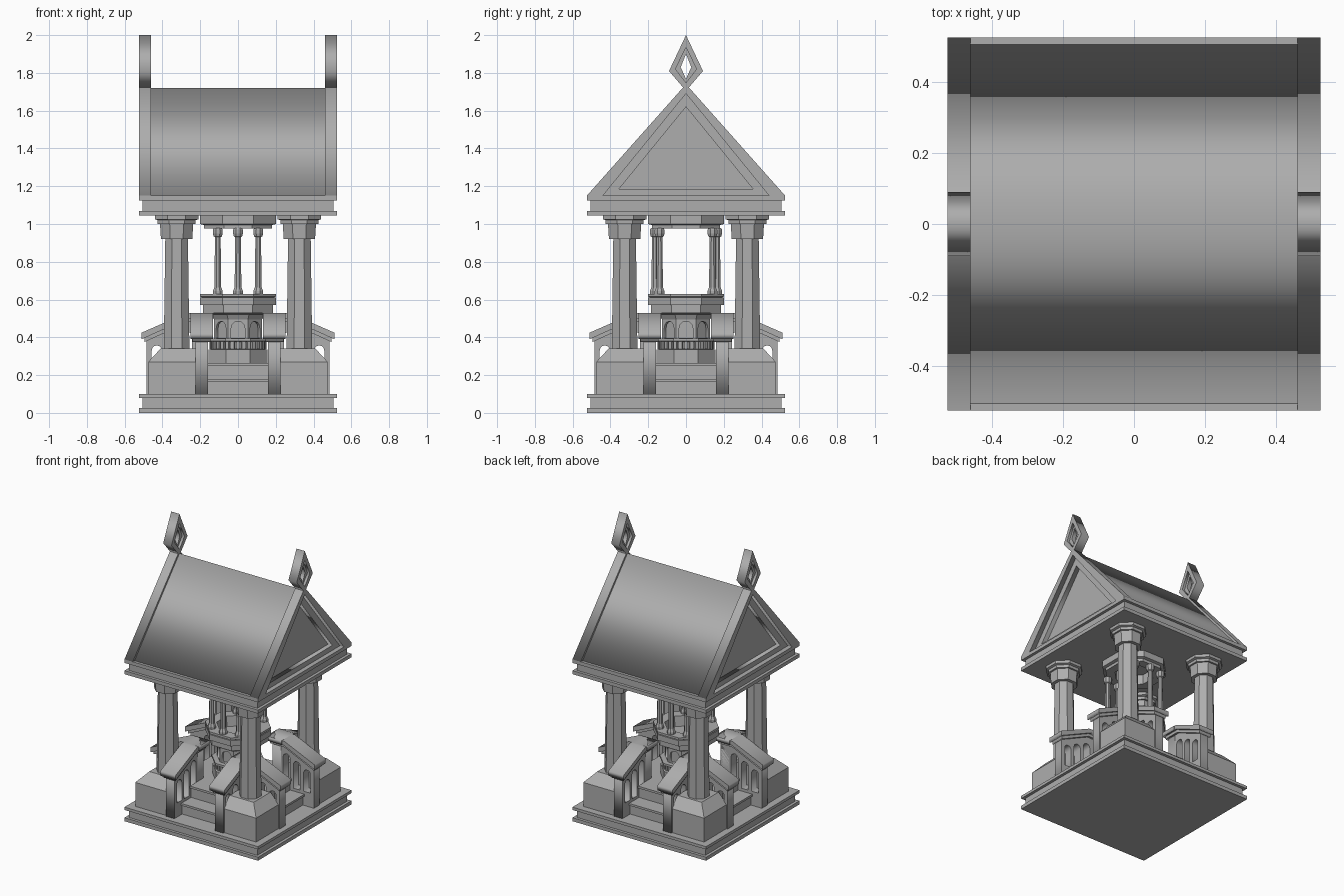
import bpy, bmesh
from math import pi, cos, sin
from mathutils import Matrix, Vector

cube = bpy.data.objects.get("Cube")
if cube:
    bpy.data.objects.remove(cube)

stone = bpy.data.materials.new("grey_stone")
stone.use_nodes = True
GREY = (0.42, 0.42, 0.42, 1)
stone.diffuse_color = GREY
stone.node_tree.nodes["Principled BSDF"].inputs["Base Color"].default_value = GREY


def add(name, mesh, matrix=Matrix()):
    obj = bpy.data.objects.new(name, mesh)
    mesh.materials.clear()
    mesh.materials.append(stone)
    mesh.transform(matrix)
    bpy.context.collection.objects.link(obj)
    return obj


def from_bm(name, bm, matrix=Matrix()):
    bmesh.ops.recalc_face_normals(bm, faces=bm.faces)
    mesh = bpy.data.meshes.new(name)
    bm.to_mesh(mesh)
    bm.free()
    return add(name, mesh, matrix)


def box(name, x, y, z, matrix=Matrix()):
    """Box from (low, high) pairs."""
    bm = bmesh.new()
    size = Matrix.Diagonal((x[1] - x[0], y[1] - y[0], z[1] - z[0], 1))
    mid = Vector((sum(x), sum(y), sum(z))) / 2
    bmesh.ops.create_cube(bm, size=1, matrix=Matrix.Translation(mid) @ size)
    return from_bm(name, bm, matrix)


def lathe(name, profile, at=(0, 0), closed=False, sides=8):
    """Faceted turning; radii are measured to the middle of a flat side."""
    bm = bmesh.new()
    rings = []
    for r, z in profile:
        r /= cos(pi / sides)
        angles = [(k + 0.5) * 2 * pi / sides for k in range(sides)]
        rings.append([bm.verts.new((at[0] + r * cos(a), at[1] + r * sin(a), z)) for a in angles])
    pairs = list(zip(rings, rings[1:]))
    if closed:
        pairs.append((rings[-1], rings[0]))
    else:
        bm.faces.new(rings[0])
        bm.faces.new(rings[-1])
    for low, high in pairs:
        for k in range(sides):
            j = (k + 1) % sides
            bm.faces.new((low[k], low[j], high[j], high[k]))
    return from_bm(name, bm)


def plate(name, loops, across, thick, turn=Matrix()):
    """Upright plate in the y-z plane centred at x = across; inner loops become holes."""
    curve = bpy.data.curves.new(name, "CURVE")
    curve.dimensions = "2D"
    curve.fill_mode = "BOTH"
    curve.extrude = thick / 2
    for loop in loops:
        spline = curve.splines.new("POLY")
        spline.points.add(len(loop) - 1)
        for p, (u, v) in zip(spline.points, loop):
            p.co = (u, v, 0, 1)
        spline.use_cyclic_u = True
    temp = bpy.data.objects.new(name, curve)
    mesh = bpy.data.meshes.new_from_object(temp)
    bpy.data.objects.remove(temp)
    stand = Matrix(((0, 0, 1, across), (1, 0, 0, 0), (0, 1, 0, 0), (0, 0, 0, 1)))
    return add(name, mesh, turn @ stand)


def arch(mid, half, low, top):
    """Outline of a round-headed opening."""
    pts = [(mid + half * cos(k * pi / 6), top - half + half * sin(k * pi / 6)) for k in range(7)]
    return [(mid + half, low)] + pts + [(mid - half, low)]


def slab_stack(name, layers):
    for k, (half, low, high) in enumerate(layers):
        box(f"{name}_{k + 1}", (-half, half), (-half, half), (low, high))


# Square plinth and roof cornice, each with a recessed middle band
slab_stack("plinth", [(0.525, 0, 0.025), (0.505, 0.025, 0.08), (0.525, 0.08, 0.1)])
slab_stack("cornice", [(0.525, 1.045, 1.07), (0.505, 1.07, 1.125), (0.525, 1.125, 1.15)])

# Stepped floor, stairs and railings repeated on four sides
box("upper_floor", (-0.2, 0.2), (-0.2, 0.2), (0.1, 0.265))
for q in range(4):
    turn = Matrix.Rotation(q * pi / 2, 4, "Z")
    for k, (reach, top) in enumerate([(0.41, 0.18), (0.31, 0.265)]):
        box(f"step_{q}_{k}", (-0.16, 0.16), (0.15, reach - 0.012), (0.1, top - 0.015), turn)
        box(f"step_tread_{q}_{k}", (-0.16, 0.16), (0.15, reach), (top - 0.015, top), turn)
    for s in (-1, 1):
        wall = [(0.16, 0.1), (0.485, 0.1), (0.485, 0.4), (0.27, 0.5), (0.16, 0.5)]
        holes = [arch(0.43, 0.027, 0.2, 0.357), arch(0.35, 0.027, 0.2, 0.395),
                 arch(0.27, 0.027, 0.2, 0.43)]
        plate(f"railing_wall_{q}_{s}", [wall] + holes, s * 0.1925, 0.065, turn)
        under = [(0.15, 0.48), (0.265, 0.48), (0.495, 0.375), (0.495, 0.405), (0.265, 0.51), (0.15, 0.51)]
        plate(f"railing_moulding_{q}_{s}", [under], s * 0.1925, 0.095, turn)
        cap = [(0.13, 0.5), (0.265, 0.5), (0.51, 0.39), (0.51, 0.425), (0.27, 0.53), (0.13, 0.53)]
        plate(f"railing_cap_{q}_{s}", [cap], s * 0.1925, 0.12, turn)

    # Corner pedestal with sloped outer shoulders
    bm = bmesh.new()
    rings = []
    for outer, z in [(0.475, 0.1), (0.475, 0.27), (0.41, 0.34)]:
        square = [(0.22, 0.22), (outer, 0.22), (outer, outer), (0.22, outer)]
        rings.append([bm.verts.new((x, y, z)) for x, y in square])
    bm.faces.new(rings[0])
    bm.faces.new(rings[-1])
    for low, high in zip(rings, rings[1:]):
        for k in range(4):
            j = (k + 1) % 4
            bm.faces.new((low[k], low[j], high[j], high[k]))
    from_bm(f"pedestal_{q}", bm, turn)

# Large corner columns with stepped capitals
column = [(0.068, 0.33), (0.06, 0.92), (0.083, 0.92), (0.088, 1.0), (0.1, 1.0),
          (0.1, 1.02), (0.115, 1.025), (0.115, 1.045)]
for x in (-0.325, 0.325):
    for y in (-0.325, 0.325):
        lathe("corner_column", column, (x, y))

# Central font: foot, beaded ring, arcaded drum and bowl
lathe("font_foot", [(0.155, 0.26), (0.155, 0.335), (0.13, 0.34), (0.13, 0.375), (0.16, 0.38),
                    (0.16, 0.395), (0.105, 0.395), (0.105, 0.5)])
lathe("font_bowl", [(0.12, 0.48), (0.14, 0.52), (0.185, 0.53), (0.185, 0.57), (0.2, 0.57),
                    (0.2, 0.61), (0.19, 0.61), (0.2, 0.615), (0.2, 0.63), (0.13, 0.63), (0.12, 0.56)])
for k in range(32):
    box("bead", (0.13, 0.152), (-0.009, 0.009), (0.338, 0.38), Matrix.Rotation(k * pi / 16, 4, "Z"))
for k in range(8):
    turn = Matrix.Rotation(k * pi / 4, 4, "Z")
    face = [(-0.052, 0.39), (0.052, 0.39), (0.052, 0.51), (-0.052, 0.51)]
    plate("drum_arcade", [face, arch(0, 0.036, 0.397, 0.485)], 0.12, 0.014, turn)

# Slender columns carrying the upper ring
small = [(0.026, 0.625), (0.026, 0.645), (0.018, 0.665), (0.015, 0.93), (0.022, 0.935),
         (0.026, 0.95), (0.026, 0.97), (0.02, 0.98)]
for x, y in [(0, 0.165), (0.107, 0.14), (-0.107, 0.14)]:
    for s in (-1, 1):
        lathe("slender_column", small, (x, s * y))
lathe("upper_ring", [(0.18, 0.975), (0.18, 0.995), (0.2, 1.0), (0.2, 1.045),
                     (0.12, 1.045), (0.12, 0.975)], closed=True)

# Gabled roof with framed ends and pierced diamond finials
plate("roof_body", [[(-0.505, 1.15), (0.505, 1.15), (0, 1.72)]], 0, 0.92)
outer = [(-0.525, 1.15), (0.525, 1.15), (0.012, 1.727), (-0.012, 1.727)]
middle = [(-0.44, 1.15), (0.44, 1.15), (0, 1.69)]
inner = [(-0.355, 1.185), (0.355, 1.185), (0, 1.62)]
chevron = [(-0.525, 1.15), (-0.44, 1.15), (0, 1.69), (0.44, 1.15), (0.525, 1.15),
           (0.012, 1.727), (-0.012, 1.727)]


def diamond(half, low, mid, top):
    return [(0, low), (half, mid), (0, top), (-half, mid)]


for s in (-1, 1):
    plate("gable_frame", [chevron], s * 0.4925, 0.065)
    plate("gable_inner_frame", [middle, inner], s * 0.475, 0.035)
    plate("finial", [diamond(0.09, 1.705, 1.81, 2.0), diamond(0.056, 1.748, 1.82, 1.935)],
          s * 0.4925, 0.065)
    plate("finial_inner_frame", [diamond(0.058, 1.746, 1.82, 1.937), diamond(0.028, 1.768, 1.83, 1.9)],
          s * 0.4925, 0.03)
